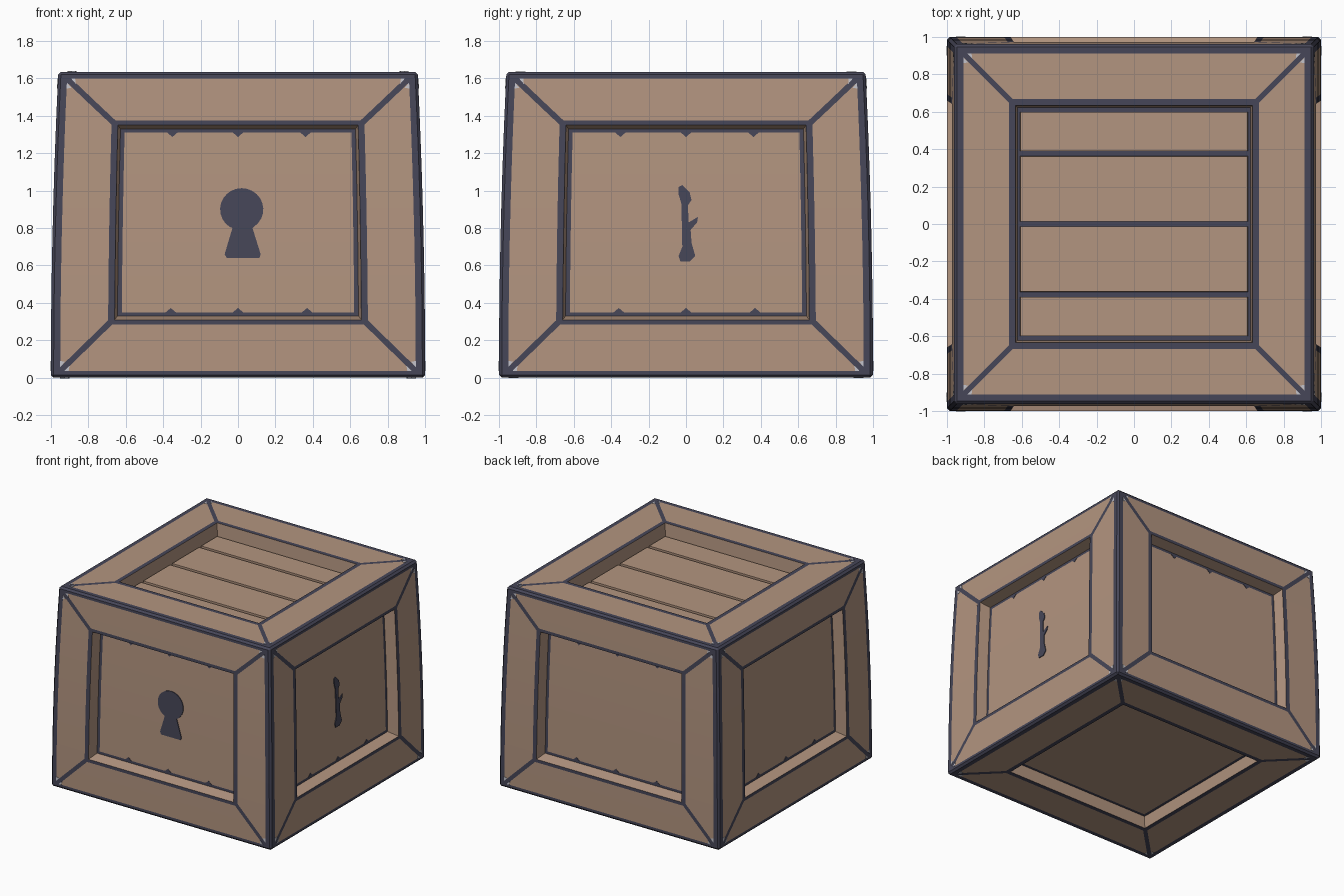
import bpy, bmesh, math
from mathutils import Vector

if "Cube" in bpy.data.objects:
    bpy.data.objects.remove(bpy.data.objects["Cube"])

HZ = 0.8175                      # half height
CENTRE = Vector((0, 0, HZ))
CHAMFER = 0.015
DEPTH = 0.09                     # panel recess
MITRE = 0.022


def material(name, col):
    m = bpy.data.materials.new(name)
    m.diffuse_color = (*col, 1)
    m.use_nodes = True
    m.node_tree.nodes["Principled BSDF"].inputs["Base Color"].default_value = m.diffuse_color
    return m


MATS = [material("tan wood", (0.45, 0.30, 0.215)),
        material("dark outline", (0.062, 0.062, 0.098)),
        material("pale grey chip", (0.55, 0.55, 0.60))]
TAN, DARK, PALE = 0, 1, 2

X, Y, Z = Vector((1, 0, 0)), Vector((0, 1, 0)), Vector((0, 0, 1))
# normal, right, up, half width, half height, half depth
SIDES = {
    "front": (-Y, X, Z, 1, HZ, 1), "back": (Y, -X, Z, 1, HZ, 1),
    "right": (X, Y, Z, 1, HZ, 1), "left": (-X, -Y, Z, 1, HZ, 1),
    "top": (Z, X, Y, 1, 1, HZ), "bottom": (-Z, X, -Y, 1, 1, HZ)}


def place(side, a, b, d):
    n, u, v, hu, hv, hn = SIDES[side]
    return CENTRE + u * a + v * b + n * (hn - d)


def finish(bm, name):
    """Slice at regular heights, then draw the crate in towards its top."""
    for i in range(1, 9):
        bmesh.ops.bisect_plane(bm, geom=bm.verts[:] + bm.edges[:] + bm.faces[:], dist=1e-5,
                               plane_co=(0, 0, 2 * HZ * i / 9), plane_no=(0, 0, 1))
    for v in bm.verts:
        w = 1 - 0.04 * (v.co.z / (2 * HZ)) ** 2
        v.co.x *= w
        v.co.y *= w
    bmesh.ops.recalc_face_normals(bm, faces=bm.faces[:])
    me = bpy.data.meshes.new(name)
    bm.to_mesh(me)
    bm.free()
    for m in MATS:
        me.materials.append(m)
    ob = bpy.data.objects.new(name, me)
    bpy.context.collection.objects.link(ob)
    return ob


def face(bm, pts, mat):
    f = bm.faces.new([bm.verts.new(p) for p in pts])
    f.material_index = mat
    return f


def plate(bm, side, pts, depth, mat, thick=0.006):
    """Thin painted plate lying on a side."""
    f = face(bm, [place(side, a, b, depth) for a, b in pts], mat)
    r = bmesh.ops.extrude_face_region(bm, geom=[f])
    vs = [g for g in r["geom"] if isinstance(g, bmesh.types.BMVert)]
    bmesh.ops.translate(bm, vec=SIDES[side][0] * thick, verts=vs)
    fs = {g for v in vs for g in v.link_faces} | {f}
    for g in fs:
        g.material_index = mat
    bmesh.ops.triangulate(bm, faces=[g for g in fs if g.is_valid and len(g.verts) > 4])


def corners(w, h, off=0):
    return [Vector((-w, -h + off)), Vector((w, -h + off)), Vector((w, h + off)), Vector((-w, h + off))]


def sizes(side):
    """Concentric rectangles from the outer edge to the panel: corners, depth."""
    hu, hv = SIDES[side][3:5]
    wall = hv == HZ
    floor = 0.13 if side == "top" else DEPTH
    off = 0.012 if wall else 0
    vals = [(0.695, 0.545), (0.66, 0.52), (0.645, 0.50), (0.622, 0.48)]
    rings = [(corners(hu - CHAMFER, hv - CHAMFER), 0),
             (corners(hu - 0.05, hv - (0.035 if wall else 0.05)), 0)]
    for (w, h), d in zip(vals, (0, 0, floor, floor)):
        rings.append((corners(w, h if wall else w, off), d))
    return rings


# crate body: six framed sides joined by chamfered edges
bm = bmesh.new()
outline = []
for side in SIDES:
    rings = sizes(side)
    outline += [place(side, *c, 0) for c in rings[0][0]]
    for i, mat in enumerate((DARK, TAN, DARK, TAN, DARK)):
        (A, da), (B, db) = rings[i], rings[i + 1]
        for k in range(4):
            a0, a1, b0, b1 = A[k], A[(k + 1) % 4], B[k], B[(k + 1) % 4]
            e = (a1 - a0).normalized() * MITRE
            if i == 1:           # board with a mitre line at both ends
                pa, pb = [a0, a0 + e, a1 - e, a1], [b0, b0 + e, b1 - e, b1]
                cols = (DARK, TAN, DARK)
            else:
                pa, pb, cols = [a0, a1], [b0, b1], (mat,)
            for j, c in enumerate(cols):
                face(bm, [place(side, *pa[j], da), place(side, *pa[j + 1], da),
                          place(side, *pb[j + 1], db), place(side, *pb[j], db)], c)
    P, d = rings[-1]
    face(bm, [place(side, *c, d) for c in P], DARK if side == "top" else TAN)

hull = bmesh.new()
for p in outline:
    hull.verts.new(p)
bmesh.ops.convex_hull(hull, input=hull.verts[:])
for f in hull.faces:
    if max(abs(c) for c in f.normal) < 0.99:
        face(bm, [v.co.copy() for v in f.verts], DARK)
hull.free()
bmesh.ops.remove_doubles(bm, verts=bm.verts[:], dist=1e-4)
finish(bm, "crate_body")

# lid planks with narrow dark gaps between them
bm = bmesh.new()
for y0, y1 in ((-0.62, -0.405), (-0.375, -0.015), (0.015, 0.375), (0.405, 0.62)):
    plate(bm, "top", [(-0.63, y0), (0.63, y0), (0.63, y1), (-0.63, y1)], 0.135, TAN, 0.045)
finish(bm, "lid_planks")

# keyhole on the front: round head and flared foot
bm = bmesh.new()
head = []
for i in range(21):
    t = math.radians(-55 + 290 * i / 20)
    head.append((0.02 + 0.117 * math.cos(t), 0.90 - HZ + 0.113 * math.sin(t)))
head += [(-0.03, 0.80 - HZ), (-0.072, 0.66 - HZ), (-0.06, 0.64 - HZ),
         (0.115, 0.64 - HZ), (0.122, 0.66 - HZ), (0.078, 0.80 - HZ)]
plate(bm, "front", head, DEPTH, DARK)
finish(bm, "keyhole")

# crooked slot on the right side
bm = bmesh.new()
slot = [(-0.02, 1.03), (0.02, 0.99), (0.03, 0.95), (0.01, 0.92), (0.015, 0.83), (0.065, 0.86),
        (0.06, 0.83), (0.025, 0.79), (0.03, 0.72), (0.05, 0.65), (0.02, 0.62), (-0.03, 0.62),
        (-0.04, 0.65), (-0.02, 0.70), (-0.025, 0.93), (-0.04, 0.98), (-0.04, 1.02)]
plate(bm, "right", [(a, b - HZ) for a, b in reversed(slot)], DEPTH, DARK)
finish(bm, "side_slot")

# small dark notches along the panel edges
bm = bmesh.new()
for side in ("front", "back", "right", "left"):
    for x in (-0.36, 0, 0.37):
        for s in (-1, 1):
            y = s * 0.482 + 0.012
            plate(bm, side, [(x - 0.03, y), (x + 0.03, y), (x, y - s * 0.025)], DEPTH, DARK, 0.003)
finish(bm, "panel_notches")

# pale chips beside the outer ends of the mitre lines
bm = bmesh.new()
for side in SIDES:
    for c in sizes(side)[1][0]:
        sx, sy = math.copysign(1, c.x), math.copysign(1, c.y)
        for tri in ([(0.022, 0), (0.045, 0), (0.05, 0.03)], [(0, 0.022), (0, 0.055), (0.025, 0.05)]):
            plate(bm, side, [(c.x - sx * p, c.y - sy * q) for p, q in tri], 0, PALE, 0.003)
finish(bm, "corner_chips")
